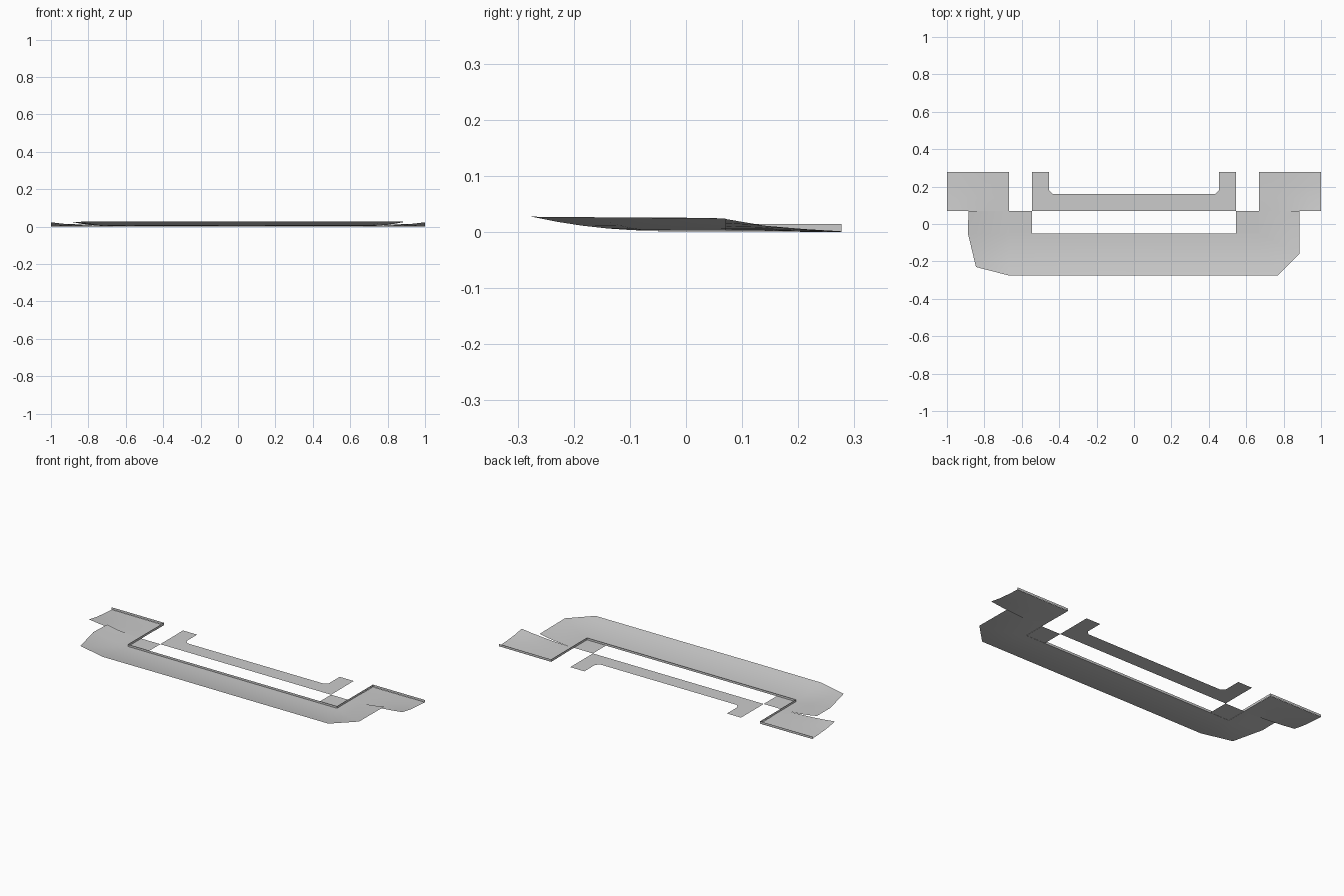
import bpy, bmesh

old = bpy.data.objects.get("Cube")
if old:
    bpy.data.objects.remove(old, do_unlink=True)

grey = bpy.data.materials.new("plain grey")
grey.use_nodes = True
colour = (0.6, 0.6, 0.6, 1)
grey.diffuse_color = colour
grey.node_tree.nodes["Principled BSDF"].inputs["Base Color"].default_value = colour

BASE, KERB_TOP, ROWS = 0.002, 0.014, 5


def finish(bm, name, smooth=False, up=False):
    bmesh.ops.remove_doubles(bm, verts=bm.verts[:], dist=0.00001)
    if up:
        for f in bm.faces:
            f.normal_update()
            if f.normal.z < 0:
                f.normal_flip()
    me = bpy.data.meshes.new(name)
    bm.to_mesh(me)
    bm.free()
    me.materials.append(grey)
    for p in me.polygons:
        p.use_smooth = smooth
    ob = bpy.data.objects.new(name, me)
    bpy.context.scene.collection.objects.link(ob)


def dish(name, stations):
    """Sheet curving up from each inner point to its raised outer rim."""
    bm = bmesh.new()
    grid = []
    for inner, rim in stations:
        a = (*inner, 0.0 if inner[1] > 0.2 else BASE)
        row = []
        for i in range(ROWS + 1):
            t = i / ROWS
            x, y = (a[k] + (rim[k] - a[k]) * t for k in (0, 1))
            row.append(bm.verts.new((x, y, a[2] + (rim[2] - a[2]) * t * t)))
        grid.append(row)
    for r, s in zip(grid, grid[1:]):
        for i in range(ROWS):
            bm.faces.new((r[i], r[i + 1], s[i + 1], s[i]))
    finish(bm, name, smooth=True, up=True)


def flat(name, outline, z):
    bm = bmesh.new()
    bm.faces.new([bm.verts.new((x, y, z)) for x, y in outline])
    finish(bm, name, up=True)


# Main apron with raised rim, wrapped round the front
IN, FRONT = 0.667, -0.05
left, right = (-IN, FRONT), (IN, FRONT)
dish("front_apron", [
    ((-IN, 0.07), (-0.885, 0.07, 0.024)),
    (left, (-0.888, -0.05, 0.026)),
    (left, (-0.845, -0.23, 0.026)),
    (left, (-0.67, -0.275, 0.027)),
    ((-0.2, FRONT), (-0.2, -0.275, 0.028)),
    ((0.2, FRONT), (0.2, -0.275, 0.027)),
    (right, (IN, -0.275, 0.027)),
    (right, (0.77, -0.275, 0.027)),
    (right, (0.885, -0.16, 0.026)),
    ((IN, 0.07), (0.885, 0.07, 0.024)),
])

for side, s in (("right", -1), ("left", 1)):
    # Wing sloping down to the back
    dish(side + "_wing", [((s * IN, y), (s, y, z)) for y, z in
                          ((0.07, 0.023), (0.14, 0.011), (0.21, 0.005), (0.277, 0.001))])
    # Low corner tile joining apron and ledge
    flat(side + "_corner_tile", [(s * x, y) for x, y in
         ((IN, FRONT), (0.545, FRONT), (0.545, 0.07), (IN, 0.07))], BASE)

# Upright kerb along the inner and back edges
bm = bmesh.new()
path = [(-1, 0.277), (-IN, 0.277), left, right, (IN, 0.277), (1, 0.277)]
posts = [[bm.verts.new((x, y, z)) for z in (0.001, KERB_TOP)] for x, y in path]
for p, q in zip(posts, posts[1:]):
    bm.faces.new((p[0], q[0], q[1], p[1]))
finish(bm, "kerb")

# Flat inner ledge with two short arms
half = [(0.545, 0.07), (0.545, 0.277), (0.455, 0.277), (0.455, 0.18), (0.435, 0.16)]
flat("inner_ledge", half + [(-x, y) for x, y in reversed(half)], BASE)
